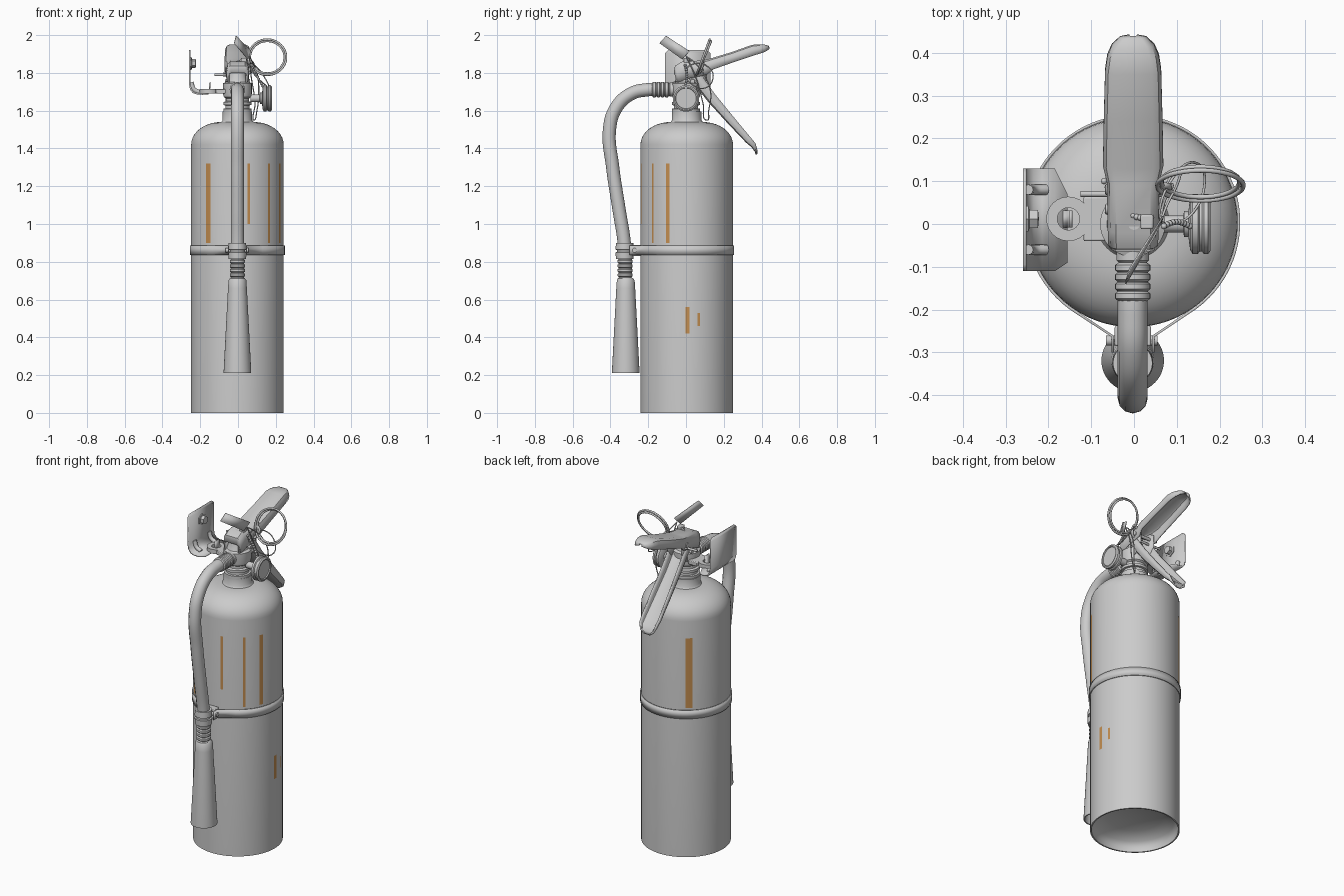
import bpy, bmesh
from math import sin, cos, pi, radians
from mathutils import Vector, Matrix

if "Cube" in bpy.data.objects:
    bpy.data.objects.remove(bpy.data.objects["Cube"])

CX, CY, R = -0.003, 0.004, 0.245


def mesh_obj(name, verts, faces, thick=0, bevel=0, color=None):
    me = bpy.data.meshes.new(name)
    me.from_pydata([tuple(v) for v in verts], [], faces)
    bm = bmesh.new()
    bm.from_mesh(me)
    bmesh.ops.remove_doubles(bm, verts=bm.verts, dist=1e-5)
    bmesh.ops.recalc_face_normals(bm, faces=bm.faces)
    bm.to_mesh(me)
    bm.free()
    ob = bpy.data.objects.new(name, me)
    bpy.context.collection.objects.link(ob)
    if thick:
        m = ob.modifiers.new("thickness", 'SOLIDIFY')
        m.thickness, m.offset = thick, 0
    if bevel:
        m = ob.modifiers.new("bevel", 'BEVEL')
        m.width, m.segments = bevel, 2
    if color:
        me.materials.append(color)
    return ob


def grid_faces(rows, cols, wrap=False):
    n = cols if wrap else cols - 1
    return [(i * cols + j, i * cols + (j + 1) % cols, (i + 1) * cols + (j + 1) % cols, (i + 1) * cols + j)
            for i in range(rows - 1) for j in range(n)]


def lathe(name, prof, loc, axis='Z', seg=48):
    """Revolve (radius, height) points about an axis through loc."""
    rot = Vector((0, 0, 1)).rotation_difference(
        Vector({'X': (1, 0, 0), 'Y': (0, -1, 0), 'Z': (0, 0, 1)}[axis])).to_matrix()
    vs = [rot @ Vector((r * cos(2 * pi * j / seg), r * sin(2 * pi * j / seg), h)) + Vector(loc)
          for r, h in prof for j in range(seg)]
    return mesh_obj(name, vs, grid_faces(len(prof), seg, True))


def box(name, lo, hi, bevel=0.004):
    vs = [(x, y, z) for x in (lo[0], hi[0]) for y in (lo[1], hi[1]) for z in (lo[2], hi[2])]
    fs = [(0, 1, 3, 2), (4, 6, 7, 5), (0, 4, 5, 1), (2, 3, 7, 6), (0, 2, 6, 4), (1, 5, 7, 3)]
    return mesh_obj(name, vs, fs, 0, bevel)


def tube(name, pts, r, closed=False, res=10):
    """Round wire or hose through points, as a smooth curve turned into mesh."""
    cu = bpy.data.curves.new(name, 'CURVE')
    cu.dimensions, cu.bevel_depth, cu.bevel_resolution = '3D', r, 4
    cu.resolution_u, cu.use_fill_caps = res, True
    sp = cu.splines.new('BEZIER')
    sp.bezier_points.add(len(pts) - 1)
    for b, p in zip(sp.bezier_points, pts):
        b.co = p
        b.handle_left_type = b.handle_right_type = 'AUTO'
    sp.use_cyclic_u = closed
    ob = bpy.data.objects.new(name, cu)
    bpy.context.collection.objects.link(ob)
    bpy.ops.object.select_all(action='DESELECT')
    ob.select_set(True)
    bpy.context.view_layer.objects.active = ob
    bpy.ops.object.convert(target='MESH')
    return bpy.context.object


def channel(name, stations, wall):
    """Bent sheet lever: stations (y, z, half width, wall depth), walls along (y, z)."""
    vs = []
    for y, z, w, d in stations:
        for fx, fd in ((-1, 1), (-1, .4), (-.9, .12), (-.7, 0), (.7, 0), (.9, .12), (1, .4), (1, 1)):
            vs.append((fx * w - .002, y + wall[0] * d * fd, z + wall[1] * d * fd))
    return mesh_obj(name, vs, grid_faces(len(stations), 8), 0.009)


# Cylinder with domed shoulder, rolled collar and hollow foot
dome = [(0.085 + 0.16 * cos(a), 1.42 + 0.12 * sin(a)) for a in [i * pi / 20 for i in range(11)]]
lathe("cylinder", [(0, .10), (.15, .085), (.215, .055), (.235, .03), (.237, 0), (.245, 0), (.245, .01)]
      + dome + [(.078, 1.55), (.078, 1.595), (0, 1.595)], (CX, CY, 0), seg=72)

# Orange label slivers lying on the cylinder
orange = bpy.data.materials.new("label_orange")
orange.diffuse_color = (0.55, 0.27, 0.08, 1)
orange.use_nodes = True
orange.node_tree.nodes["Principled BSDF"].inputs["Base Color"].default_value = orange.diffuse_color
for k, (mid, wid, z0, z1) in enumerate([(231, 7, .9, 1.32), (284, 3, 1.0, 1.32), (313, 3, .9, 1.32),
                                        (336, 5, .9, 1.32), (129, 9, .9, 1.32), (1, 5, .42, .56), (15, 3, .46, .53)]):
    vs = [(CX + (R + .001) * cos(a), CY + (R + .001) * sin(a), z) for z in (z0, z1)
          for a in [radians(mid - wid / 2 + wid * i / 4) for i in range(5)]]
    mesh_obj(f"label_strip_{k}", vs, grid_faces(2, 5), 0, 0, orange)

# Strap around the cylinder, drawn together at the hose clip
path = [(.045, -.30), (.045, -.262)]
path += [(CX + .248 * cos(a), CY + .248 * sin(a)) for a in [radians(-58 + 296 * i / 64) for i in range(65)]]
path += [(-.05, -.262), (-.05, -.30)]
mesh_obj("strap", [(x, y, z) for z in (.836, .886) for x, y in path], grid_faces(2, len(path)), 0.006)
box("strap_block", (-.045, -.285, .83), (.04, -.238, .845))
box("strap_block_top", (-.045, -.285, .875), (.04, -.238, .89))
lathe("strap_bolt", [(0, 0), (.012, 0), (.012, .12), (0, .12)], (-.065, -.272, .861), 'X', 12)
lathe("hose_clip", [(.034, .815), (.046, .815), (.048, .85), (.04, .852), (.04, .862), (.048, .865),
                    (.046, .9), (.034, .9)], (-.003, -.325, 0), seg=32)

# Hose, end fittings and discharge nozzle
tube("hose", [(-.003, -.14, 1.712), (-.003, -.21, 1.71), (-.003, -.29, 1.69), (-.003, -.37, 1.615),
              (-.003, -.405, 1.50), (-.003, -.388, 1.30), (-.003, -.355, 1.08), (-.003, -.326, .89),
              (-.003, -.321, .72)], .035)
ribs = [(0, .69)]
for i in range(5):
    z = .695 + i * .024
    ribs += [(.034, z), (.04, z + .005), (.04, z + .017), (.034, z + .022)]
lathe("nozzle_coupling", ribs, (-.003, -.322, 0), seg=32)
lathe("nozzle", [(0, .712), (.04, .712), (.047, .702), (.05, .66), (.073, .22), (.073, .212), (.066, .212),
                 (.044, .64), (0, .65)], (-.003, -.319, 0))
fit = [(0, .055), (.038, .055), (.038, .085), (.032, .09)]
for i in range(4):
    h = .092 + i * .022
    fit += [(.036, h), (.041, h + .004), (.041, h + .016), (.036, h + .02)]
lathe("hose_fitting", fit + [(.03, .182)], (-.003, 0, 1.712), 'Y', 32)

# Valve: threaded neck, body, shoulder and upper stem
lathe("valve_body", [(0, 1.59), (.075, 1.59), (.075, 1.61), (.064, 1.612), (.064, 1.628), (.075, 1.63),
                     (.075, 1.645), (.062, 1.65), (.062, 1.665), (.072, 1.672), (.076, 1.69), (.076, 1.745),
                     (.06, 1.752), (.05, 1.775), (.045, 1.80), (0, 1.80)], (CX, 0, 0))
lathe("valve_stem", [(0, 0), (.014, 0), (.014, .08), (0, .08)], (0, .0, 1.78), seg=16)

# Side cheeks that hold the lever pivot
for s in (-1, 1):
    outline = [(-.055, 1.70), (.06, 1.70), (.11, 1.76), (.11, 1.83), (.08, 1.85), (-.055, 1.83)]
    mesh_obj("lever_cheek", [(s * .046 - .002, y, z) for y, z in outline], [tuple(range(6))], .008)
for name, y, z in (("lever_rivet", .08, 1.815), ("handle_rivet", .035, 1.755)):
    lathe(name, [(0, 0), (.011, .001), (.014, .008), (.009, .009), (.009, .123), (.014, .124), (.011, .131),
                 (0, .132)], (-.068, y, z), 'X', 16)

# Squeeze lever above and carry handle below
channel("squeeze_lever", [(-.06, 1.80, .05, .05), (-.055, 1.835, .054, .085), (-.02, 1.855, .055, .09),
                          (.09, 1.862, .057, .075), (.13, 1.872, .066, .055), (.24, 1.905, .064, .05),
                          (.35, 1.944, .061, .052), (.385, 1.947, .056, .045), (.41, 1.946, .046, .035),
                          (.43, 1.942, .028, .02), (.436, 1.938, .008, .01)], (0.25, -.97))
channel("carry_handle", [(.00, 1.79, .05, .05), (.05, 1.74, .05, .055), (.12, 1.65, .05, .05),
                         (.22, 1.54, .053, .042), (.32, 1.435, .055, .032), (.35, 1.41, .052, .025),
                         (.368, 1.385, .04, .012), (.372, 1.37, .015, .004)], (.7, .71))

# Pressure gauge on the right side
lathe("pressure_gauge", [(0, 0), (.02, 0), (.02, .05), (.03, .052), (.03, .062), (.06, .066), (.07, .072),
                         (.07, .084), (.064, .088), (.064, .094), (.07, .098), (.07, .108), (.062, .114),
                         (.056, .114), (.054, .108), (0, .108)], (.065, 0, 1.665), 'X')

# Hanging lug: flat eye on the left of the valve
n = 24
vs = []
for z in (1.69, 1.715):
    for r in (.026, .052):
        for i in range(n):
            a = 2 * pi * i / n
            vs.append((-.153 + r * cos(a), .012 + r * sin(a), z))
fs = []
for a, b in ((0, 1), (1, 3), (3, 2), (2, 0)):
    fs += [(a * n + i, a * n + (i + 1) % n, b * n + (i + 1) % n, b * n + i) for i in range(n)]
mesh_obj("hanging_eye", vs, fs)
box("hanging_lug", (-.118, -.04, 1.69), (-.06, .064, 1.715))

# Wall bracket: plate, bent shelf and hook tongue
prof = [(-.255, 1.92, -.095, .115), (-.255, 1.905, -.11, .13), (-.255, 1.74, -.11, .13),
        (-.25, 1.715, -.11, .13), (-.237, 1.697, -.11, .13), (-.215, 1.69, -.11, .13),
        (-.185, 1.69, -.11, .13), (-.155, 1.69, -.09, .07)]
mesh_obj("wall_bracket", [(x, y, z) for x, z, a, b in prof for y in (a, b)], grid_faces(len(prof), 2), .009)
tongue = [(-.19, 1.688), (-.165, 1.69), (-.152, 1.70), (-.148, 1.75)]
mesh_obj("bracket_hook", [(x, y, z) for x, z in tongue for y in (-.008, .032)], grid_faces(4, 2), .008)
for y in (-.06, .08):
    tube("bracket_rib", [(-.247, y, 1.75), (-.235, y, 1.715), (-.205, y, 1.697)], .012)
lathe("bracket_bolt", [(0, 0), (.034, 0), (.034, .006), (.024, .008), (.024, .028), (0, .03)],
      (-.252, .012, 1.85), 'X', 6)

# Split pull ring with its locking pin
for k, dr in enumerate((0, .009)):
    tube("pull_ring_%d" % k, [(.155 + (.1 - dr) * cos(a), .09 + .008 * k + .035 * sin(a), 1.883 + (.094 - dr) * sin(a))
                              for a in [2 * pi * i / 12 for i in range(12)]], .0055, True, 5)
tube("locking_pin", [(-.125, .07, 1.79), (-.02, .07, 1.79), (.06, .07, 1.80), (.08, .08, 1.82), (.068, .09, 1.86),
                     (.052, .085, 1.85)], .007)

# Seal tag hung on a tie
tag = [(-.02, -.14, 1.957), (-.01, -.105, 1.996), (.068, .018, 1.915), (.052, -.02, 1.872)]
mesh_obj("seal_tag", tag, [(0, 1, 2, 3)], .004)
tube("tag_tie", [(.06, -.002, 1.89), (.075, .04, 1.86), (.10, .09, 1.80), (.11, .13, 1.70), (.10, .12, 1.60),
                 (.085, .11, 1.55), (.09, .09, 1.64), (.07, .05, 1.78), (.06, .0, 1.89)], .003)
tube("tie_loop", [(.06, .02, 1.84), (.10, .12, 1.83), (.15, .14, 1.76), (.165, .10, 1.72), (.14, .03, 1.74),
                  (.08, .0, 1.80)], .003, True)
box("tie_lock", (.015, -.012, 1.845), (.045, .022, 1.88))


# Ball chain draped across the valve
def bead(p, r=.0075):
    bm = bmesh.new()
    bmesh.ops.create_uvsphere(bm, u_segments=8, v_segments=6, radius=r, matrix=Matrix.Translation(p))
    me = bpy.data.meshes.new("chain_bead")
    bm.to_mesh(me)
    bm.free()
    bpy.context.collection.objects.link(bpy.data.objects.new("chain_bead", me))


for i in range(14):
    t = i / 13
    bead(Vector((-.07 + .11 * t, .10 - .085 * t - .03 * sin(pi * t), 1.80 + .07 * t + .015 * sin(pi * t))))
for i in range(10):
    t = i / 9
    bead(Vector((.07 + .06 * t, -.005 + .01 * sin(pi * t), 1.84 - .11 * t)))

# Smooth shading with sharp edges kept
bpy.ops.object.select_all(action='DESELECT')
for ob in bpy.context.scene.objects:
    ob.select_set(True)
    bpy.context.view_layer.objects.active = ob
bpy.ops.object.shade_smooth_by_angle(angle=radians(35))
